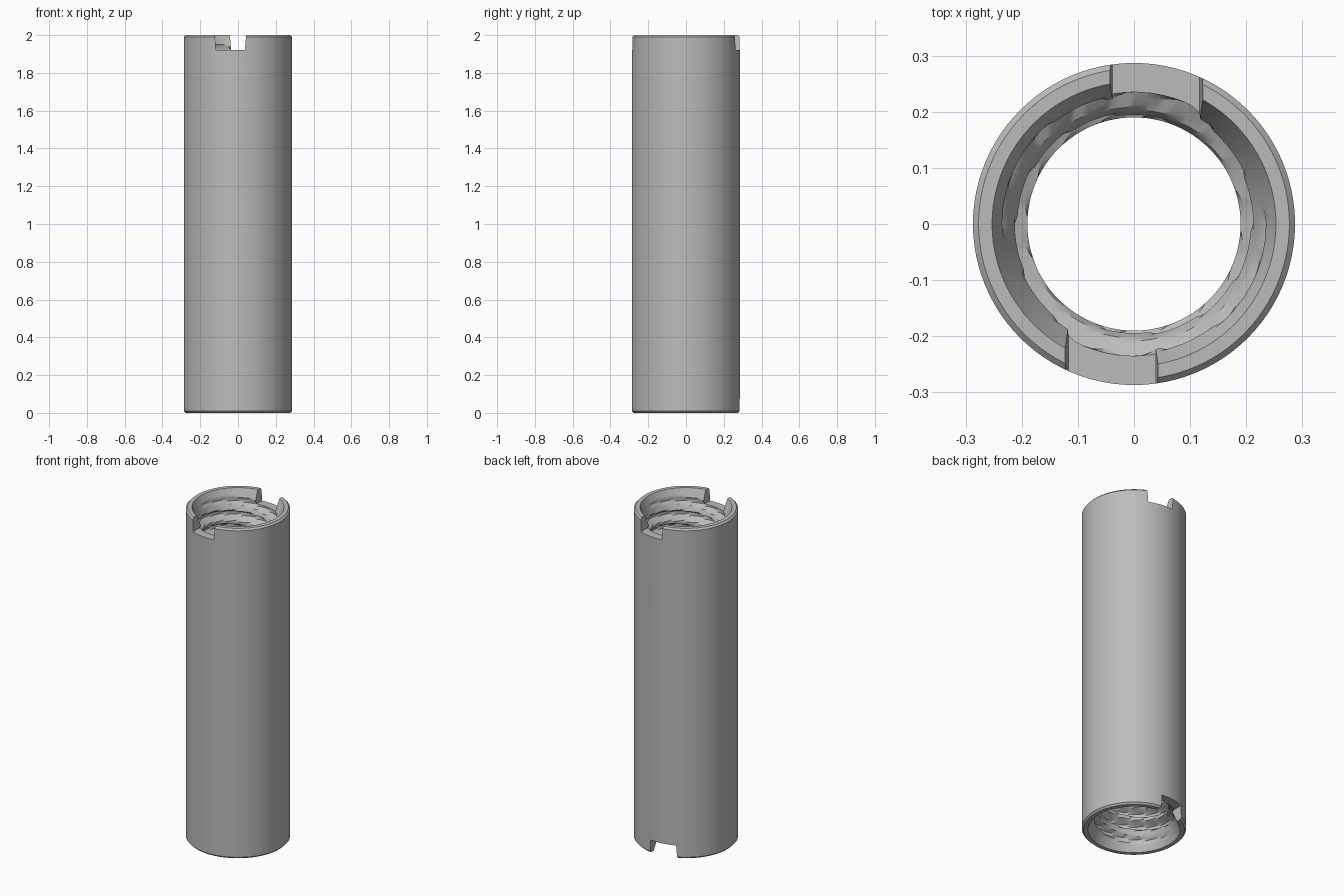
import bpy, bmesh, math

if "Cube" in bpy.data.objects:
    bpy.data.objects.remove(bpy.data.objects["Cube"], do_unlink=True)

HEIGHT, OUTER, RIM = 2.0, 0.287, 0.277
CREST, ROOT, PITCH = 0.19, 0.235, 0.08
SEGMENTS, ROWS = 96, 200

steel = bpy.data.materials.new("steel grey")
steel.use_nodes = True
grey = (0.5, 0.5, 0.5, 1)
steel.diffuse_color = grey
steel.node_tree.nodes["Principled BSDF"].inputs["Base Color"].default_value = grey


def new_object(name, bm):
    bmesh.ops.recalc_face_normals(bm, faces=bm.faces[:])
    mesh = bpy.data.meshes.new(name)
    bm.to_mesh(mesh)
    bm.free()
    obj = bpy.data.objects.new(name, mesh)
    bpy.context.collection.objects.link(obj)
    mesh.materials.append(steel)
    return obj


def bore_radius(z, angle):
    """Two-start trapezoidal thread, opened by a tapered lead-in at both ends."""
    phase = (z - 1.92) / PITCH - 2 * (angle - math.pi / 2) / math.tau
    wave = 0.5 + 0.8 * math.cos(math.tau * phase)
    thread = CREST + (ROOT - CREST) * min(1, max(0, wave))
    lead_in = 0.253 - 0.45 * min(z, HEIGHT - z)
    return max(thread, lead_in)


# Threaded tube: a closed profile carried round the axis
bm = bmesh.new()
rings = []
for s in range(SEGMENTS):
    a = math.tau * s / SEGMENTS
    profile = [(RIM, 0), (OUTER, 0.01), (OUTER, HEIGHT - 0.01), (RIM, HEIGHT)]
    for i in range(ROWS + 1):
        z = HEIGHT * (1 - i / ROWS)
        profile.append((bore_radius(z, a), z))
    rings.append([bm.verts.new((r * math.cos(a), r * math.sin(a), z)) for r, z in profile])
for s, ring in enumerate(rings):
    after = rings[(s + 1) % SEGMENTS]
    for i in range(len(ring)):
        j = (i + 1) % len(ring)
        bm.faces.new((ring[i], after[i], after[j], ring[j]))
tube = new_object("threaded_tube", bm)


# Drive slots: two offset slots in each end, slightly wider at the mouth
def slot_cutter(name, side, end):
    bm = bmesh.new()
    bmesh.ops.create_cube(bm, size=1)
    for v in bm.verts:
        mouth = v.co.z > 0
        x = 0.04 + v.co.x * (0.168 if mouth else 0.154)
        y = 0.25 + v.co.y * 0.3
        z = 1.02 if mouth else 0.92
        v.co = (x * side * end, y * side, 1 + z * end)
    cutter = new_object(name, bm)
    cutter.hide_render = True
    return cutter


bpy.context.view_layer.objects.active = tube
tube.select_set(True)
for end, label in ((1, "top"), (-1, "bottom")):
    for side, place in ((1, "back"), (-1, "front")):
        cutter = slot_cutter(f"{label}_{place}_slot_cutter", side, end)
        cut = tube.modifiers.new("slot", "BOOLEAN")
        cut.operation = "DIFFERENCE"
        cut.solver = "EXACT"
        cut.object = cutter
        bpy.ops.object.modifier_apply(modifier=cut.name)
        bpy.data.objects.remove(cutter, do_unlink=True)

bpy.ops.object.shade_smooth_by_angle(angle=math.radians(30))
